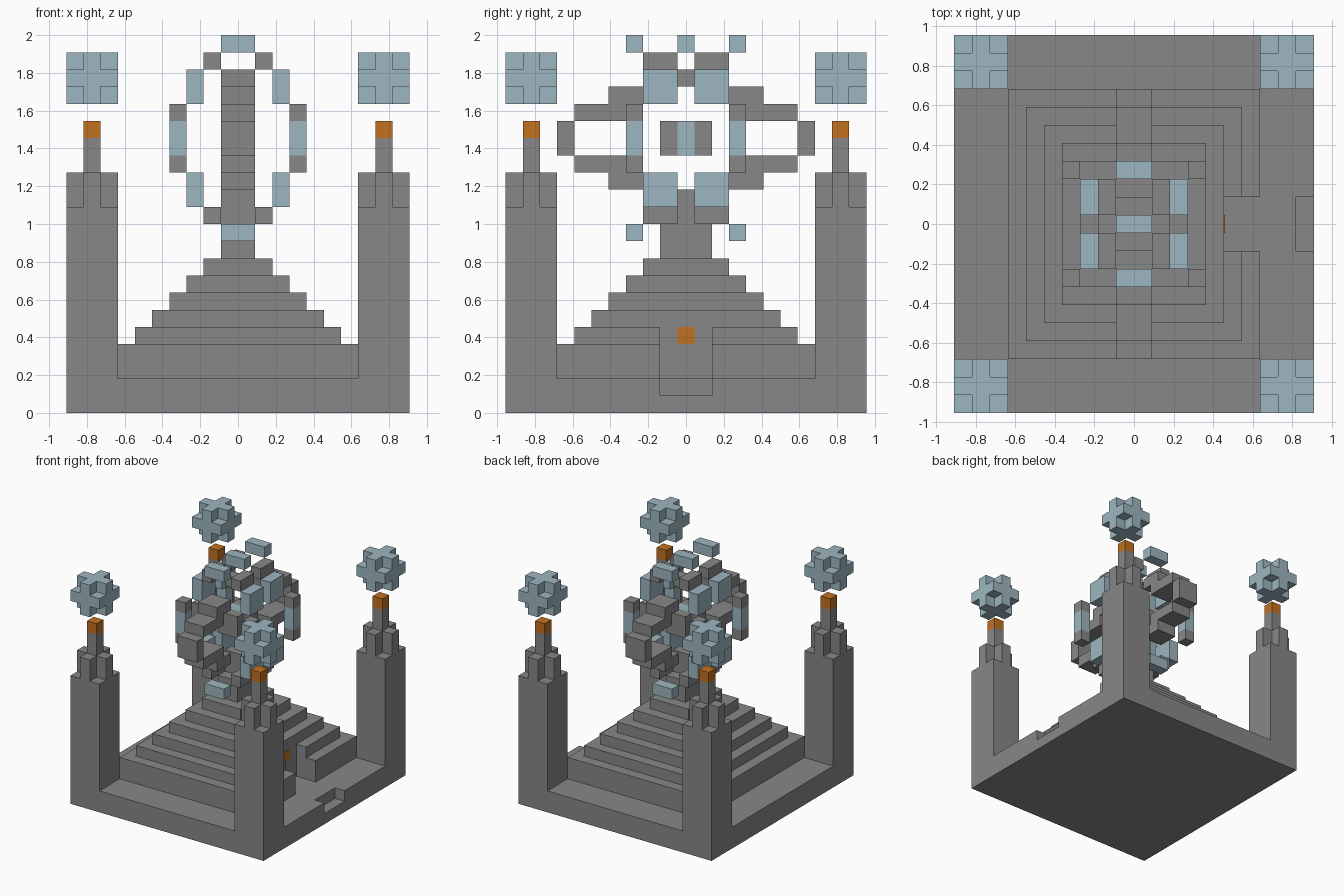
import bpy
import bmesh

U = 1 / 11  # size of one building block

if "Cube" in bpy.data.objects:
    bpy.data.objects.remove(bpy.data.objects["Cube"], do_unlink=True)


def material(name, rgb):
    mat = bpy.data.materials.new(name)
    mat.use_nodes = True
    mat.diffuse_color = (*rgb, 1)
    mat.node_tree.nodes["Principled BSDF"].inputs["Base Color"].default_value = (*rgb, 1)
    return mat


STONE = material("grey stone", (0.245, 0.245, 0.245))
ICE = material("pale blue ice", (0.335, 0.468, 0.525))
EMBER = material("orange ember", (0.54, 0.165, 0.015))


def prisms(name, mat, layers):
    """Stack of outlines, each raised from z0 to z1, in block units."""
    bm = bmesh.new()
    for outline, z0, z1 in layers:
        face = bm.faces.new([bm.verts.new((x * U, y * U, z0 * U)) for x, y in outline])
        grown = bmesh.ops.extrude_face_region(bm, geom=[face], use_keep_orig=True)["geom"]
        tops = [v for v in grown if isinstance(v, bmesh.types.BMVert)]
        bmesh.ops.translate(bm, verts=tops, vec=(0, 0, (z1 - z0) * U))
    bmesh.ops.recalc_face_normals(bm, faces=bm.faces)
    mesh = bpy.data.meshes.new(name)
    bm.to_mesh(mesh)
    bm.free()
    mesh.materials.append(mat)
    obj = bpy.data.objects.new(name, mesh)
    bpy.context.scene.collection.objects.link(obj)
    return obj


def rect(x0, x1, y0, y1):
    return [(x0, y0), (x1, y0), (x1, y1), (x0, y1)]


def centred(rx, ry, cx=0, cy=0):
    return rect(cx - rx, cx + rx, cy - ry, cy + ry)


def notched(rx, ry, cut):
    """Rectangle with a slot cut into its left (+x) side."""
    return [(-rx, -ry), (rx, -ry), (rx, -1.5), (cut, -1.5),
            (cut, 1.5), (rx, 1.5), (rx, ry), (-rx, ry)]


def plus(cx, cy):
    quarter = [(1.5, -.5), (1.5, .5), (.5, .5)]
    points = []
    for _ in range(4):
        points += [(cx + x, cy + y) for x, y in quarter]
        quarter = [(-y, x) for x, y in quarter]
    return [p for i, p in enumerate(points) if p not in points[:i]]


# Base slab with a small basin in its left edge
prisms("base", STONE, [(centred(10, 10.5), 0, 1), (notched(10, 10.5, 9), 1, 2)])

# Stepped pyramid with an entrance slot through the two lowest steps
steps = [(notched(7, 7.5, 5), 2, 4), (notched(6, 6.5, 5), 4, 5)]
steps += [(centred(10 - z, 10.5 - z), z, z + 1) for z in range(5, 9)]
prisms("stepped_pyramid", STONE, steps)
prisms("entrance_ember", EMBER, [(rect(5, 5.05, -.5, .5), 4, 5)])

# Pedestal on top of the pyramid
prisms("pedestal", STONE, [(centred(1, 1.5), 9, 11), (centred(1, .5), 11, 13)])

# Corner towers, each with an ember tip and a floating ice ball
for sx, side in ((1, "left"), (-1, "right")):
    for sy, end in ((1, "back"), (-1, "front")):
        cx, cy, tag = 8.5 * sx, 9 * sy, f"{end}_{side}"
        full, core, cross = centred(1.5, 1.5, cx, cy), centred(.5, .5, cx, cy), plus(cx, cy)
        prisms(f"tower_{tag}", STONE, [(full, 2, 12), (cross, 12, 14), (core, 14, 16)])
        prisms(f"ember_{tag}", EMBER, [(core, 16, 17)])
        prisms(f"ice_ball_{tag}", ICE, [(cross, 18, 19), (full, 19, 20), (cross, 20, 21)])

# Floating core: a blue middle between two grey blocks
prisms("core_middle", ICE, [(centred(1, .5), 15, 17)])
prisms("core_sides", STONE, [(centred(1, .5, 0, s), 15, 17) for s in (1, -1)])
prisms("core_cap", STONE, [(centred(1, .5), 19, 20)])
prisms("crown_block", ICE, [(centred(1, .5), 21, 22)])


def both(z0, z1):
    """A height range and its reflection about the middle of the core."""
    return {(z0, z1), (32 - z1, 32 - z0)}


for s, end in ((1, "back"), (-1, "front")):
    # Large hoop reaching out along y
    hoop = [(centred(1, .5, 0, 7 * s), 15, 17)]
    for z in both(17, 18):
        hoop.append((centred(1, 1.5, 0, 5 * s), *z))
    for z in both(18, 19):
        hoop.append((centred(1, 1, 0, 3.5 * s), *z))
    prisms(f"hoop_{end}", STONE, hoop)
    prisms(f"hoop_ice_{end}", ICE, [(centred(1, .5, 0, 3 * s), *z) for z in both(21, 22)])

    # Shell of blocks on either side
    for t, side in ((1, "left"), (-1, "right")):
        tag = f"{end}_{side}"
        post = centred(.5, .5, 3.5 * t, 3 * s)
        prisms(f"shell_ice_{tag}", ICE,
               [(post, 15, 17)] + [(centred(.5, 1, 2.5 * t, 1.5 * s), *z) for z in both(18, 20)])
        prisms(f"shell_stone_{tag}", STONE,
               [(post, *z) for z in both(17, 18)]
               + [(centred(.5, 1, 1.5 * t, 1.5 * s), *z) for z in both(20, 21)])
